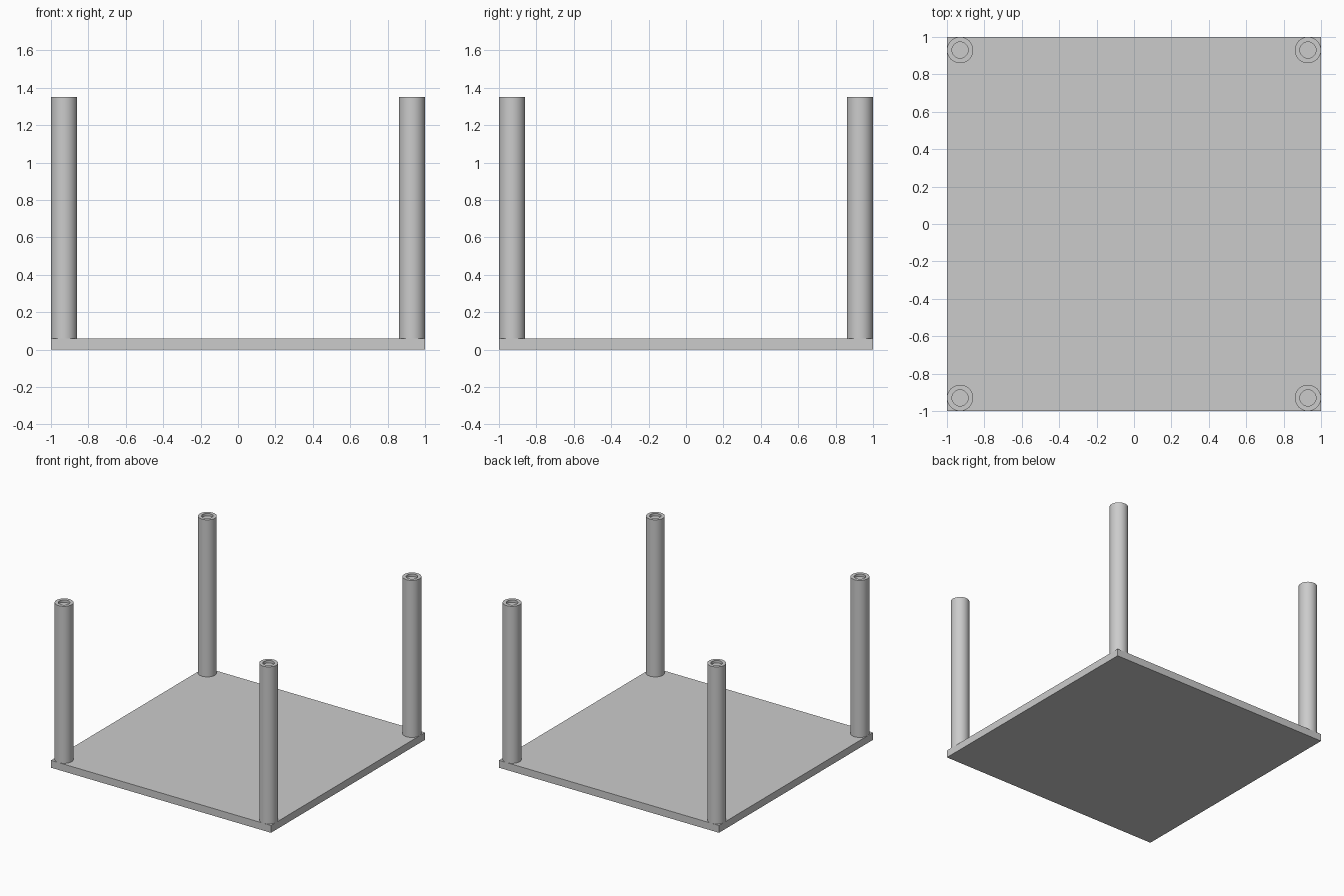
import bpy, bmesh, math
from mathutils import Matrix

cube = bpy.data.objects.get("Cube")
if cube:
    bpy.data.objects.remove(cube, do_unlink=True)

PLATE_H, TOP = 0.06, 1.35
LEG_R, HOLE_R, RECESS = 0.07, 0.043, 0.02
OFFSET = 1 - LEG_R

grey = bpy.data.materials.new("plain grey")
grey.use_nodes = True
grey.diffuse_color = (0.6, 0.6, 0.6, 1)
grey.node_tree.nodes["Principled BSDF"].inputs["Base Color"].default_value = (0.6, 0.6, 0.6, 1)


def add_object(name, bm, location):
    mesh = bpy.data.meshes.new(name)
    bm.to_mesh(mesh)
    bm.free()
    mesh.materials.append(grey)
    obj = bpy.data.objects.new(name, mesh)
    obj.location = location
    bpy.context.collection.objects.link(obj)
    return obj


def add_leg(name, x, y):
    """Round post with a recessed socket in its top."""
    bm = bmesh.new()
    height = TOP - PLATE_H
    bmesh.ops.create_cone(bm, cap_ends=True, segments=64, radius1=LEG_R, radius2=LEG_R,
                          depth=height, matrix=Matrix.Translation((0, 0, height / 2)))
    cap = max(bm.faces, key=lambda f: f.calc_center_median().z)
    bmesh.ops.inset_region(bm, faces=[cap], thickness=LEG_R - HOLE_R)
    # Push the socket floor down
    floor = bmesh.ops.extrude_discrete_faces(bm, faces=[cap])["faces"][0]
    bmesh.ops.translate(bm, verts=floor.verts, vec=(0, 0, -RECESS))
    leg = add_object(name, bm, (x, y, PLATE_H))
    bpy.ops.object.select_all(action="DESELECT")
    leg.select_set(True)
    bpy.context.view_layer.objects.active = leg
    bpy.ops.object.shade_smooth_by_angle(angle=math.radians(30))


# Square base plate
bm = bmesh.new()
bmesh.ops.create_cube(bm, size=1, matrix=Matrix.Diagonal((2, 2, PLATE_H, 1)))
add_object("base_plate", bm, (0, 0, PLATE_H / 2))

# Four corner legs
for depth_name, sy in (("front", -1), ("back", 1)):
    for side_name, sx in (("right", -1), ("left", 1)):
        add_leg(f"{depth_name}_{side_name}_leg", sx * OFFSET, sy * OFFSET)
